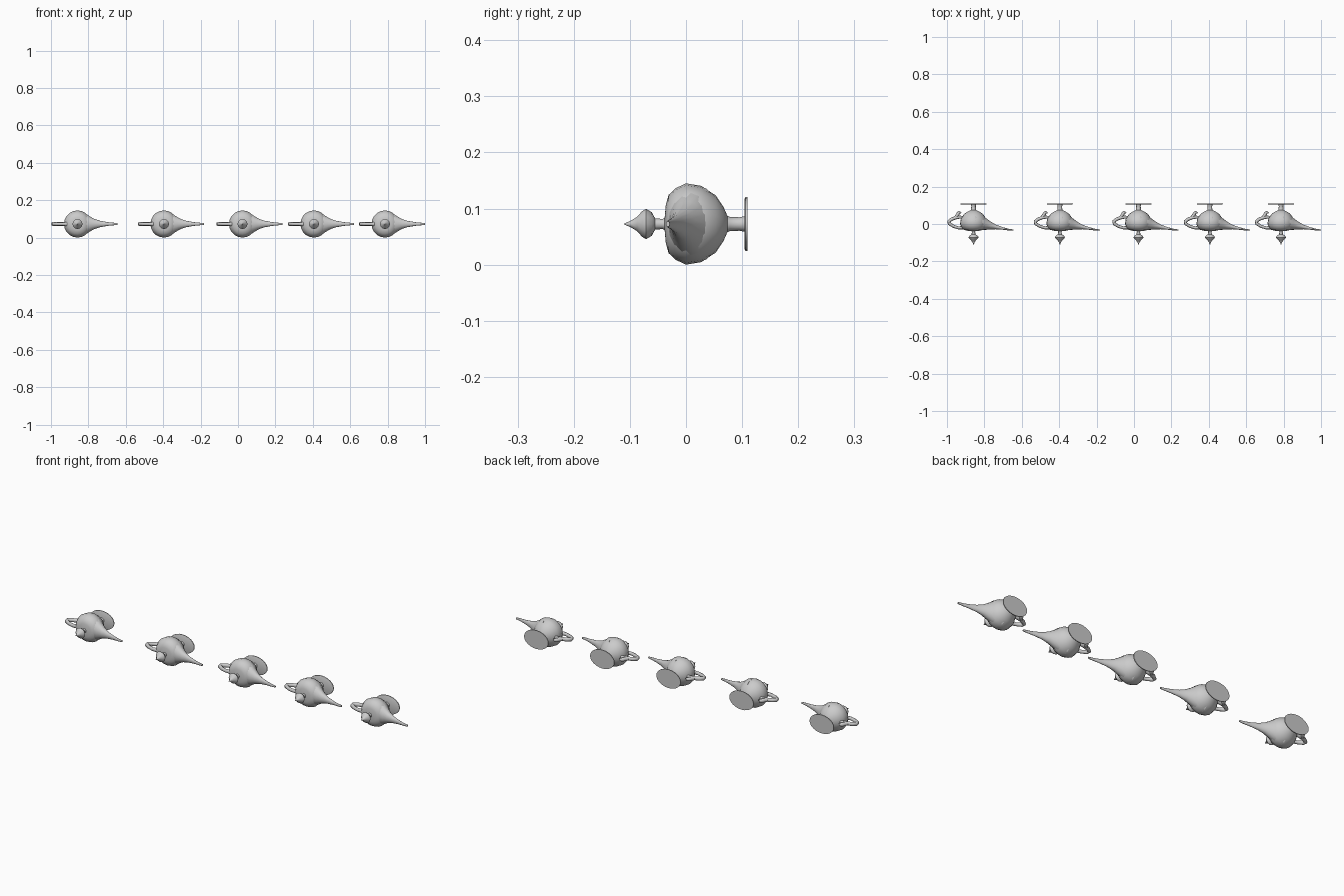
import bpy, bmesh, math
from mathutils import Vector

if "Cube" in bpy.data.objects:
    bpy.data.objects.remove(bpy.data.objects["Cube"])

CZ = 0.0725  # height of the lamp axis, which runs along y


def loft(name, rings, smooth=50):
    """Skin a list of closed rings of points and cap both ends."""
    bm = bmesh.new()
    loops = [[bm.verts.new(p) for p in ring] for ring in rings]
    n = len(loops[0])
    for a, b in zip(loops, loops[1:]):
        for i in range(n):
            j = (i + 1) % n
            bm.faces.new((a[i], a[j], b[j], b[i]))
    bm.faces.new(loops[0])
    bm.faces.new(loops[-1])
    bmesh.ops.recalc_face_normals(bm, faces=bm.faces)
    mesh = bpy.data.meshes.new(name)
    bm.to_mesh(mesh)
    bm.free()
    obj = bpy.data.objects.new(name, mesh)
    bpy.context.collection.objects.link(obj)
    bpy.ops.object.select_all(action='DESELECT')
    obj.select_set(True)
    bpy.context.view_layer.objects.active = obj
    bpy.ops.object.shade_smooth_by_angle(angle=math.radians(smooth))
    return obj


def circle(n):
    return [(math.cos(math.tau * i / n), math.sin(math.tau * i / n)) for i in range(n)]


def turned(name, profile, n=20, stretch=1.0):
    """Turn (y, radius) pairs about the lamp axis."""
    return loft(name, [[(r * c * stretch, y, CZ + r * s) for c, s in circle(n)]
                       for y, r in profile])


def tube(name, path, n=8):
    """Sweep a round section along (x, y, radius) points in the lamp's xy plane."""
    pts = [Vector((x, y)) for x, y, r in path]
    rings = []
    for i, (x, y, r) in enumerate(path):
        t = (pts[min(i + 1, len(pts) - 1)] - pts[max(i - 1, 0)]).normalized()
        rings.append([(x - t.y * r * c, y + t.x * r * c, CZ + r * 1.15 * s)
                      for c, s in circle(n)])
    return loft(name, rings, 80)


parts = []

# Rounded bowl of the lamp
parts.append(turned("bowl", [
    (-0.038, 0.012), (-0.036, 0.034), (-0.031, 0.052), (-0.018, 0.064), (0, 0.0725),
    (0.027, 0.068), (0.053, 0.051), (0.067, 0.030), (0.075, 0.012)]))

# Long tapering spout: x, lower y, upper y, half height
spout = [(0.01, -0.034, 0.066, 0.069), (0.04, -0.033, 0.053, 0.058),
         (0.065, -0.031, 0.033, 0.041), (0.09, -0.029, 0.014, 0.027),
         (0.12, -0.028, -0.004, 0.017), (0.16, -0.031, -0.018, 0.010),
         (0.19, -0.035, -0.026, 0.007), (0.214, -0.036, -0.029, 0.005)]
parts.append(loft("spout", [[(x, (lo + hi) / 2 + (hi - lo) / 2 * c, CZ + h * s)
                             for c, s in circle(16)] for x, lo, hi, h in spout]))

# Stem and thin oval foot
parts.append(turned("stem", [(0.068, 0.018), (0.078, 0.0125), (0.095, 0.012), (0.105, 0.014)], 12))
parts.append(turned("foot", [(0.104, 0.044), (0.106, 0.048), (0.11, 0.048)], 24, 1.45))

# Lid neck and pointed finial
parts.append(turned("finial", [
    (-0.030, 0.014), (-0.042, 0.009), (-0.055, 0.010), (-0.061, 0.021), (-0.071, 0.027),
    (-0.078, 0.023), (-0.087, 0.013), (-0.098, 0.006), (-0.11, 0.001)], 12))

# Looped handle with a curled thumb rest
parts.append(tube("handle", [
    (-0.05, -0.018, 0.010), (-0.08, -0.021, 0.008), (-0.108, -0.012, 0.008),
    (-0.130, 0.002, 0.009), (-0.132, 0.014, 0.009), (-0.118, 0.025, 0.009),
    (-0.095, 0.034, 0.009), (-0.072, 0.037, 0.008), (-0.05, 0.034, 0.006)]))
parts.append(tube("thumb_rest", [
    (-0.100, 0.030, 0.008), (-0.088, 0.046, 0.009), (-0.081, 0.058, 0.009),
    (-0.074, 0.064, 0.007), (-0.067, 0.058, 0.004)]))

# Row of five lamps sharing the same meshes
centres = [-0.858, -0.396, 0.024, 0.406, 0.786]
for obj in parts:
    base = obj.name
    for k, cx in enumerate(centres):
        item = obj if k == 0 else obj.copy()
        if k:
            bpy.context.collection.objects.link(item)
        item.name = f"{base}_{k + 1}"
        item.location.x = cx
